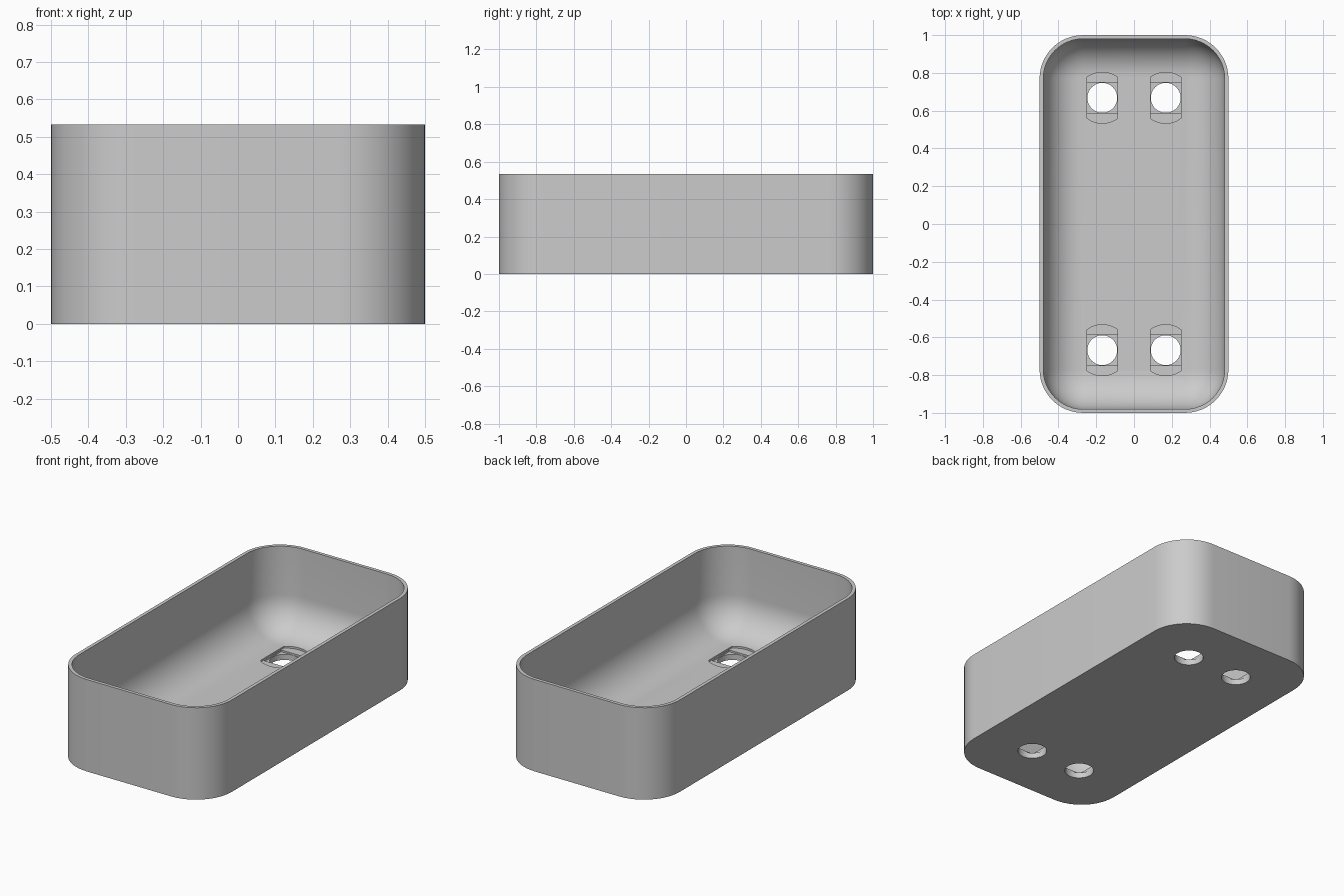
import bpy, bmesh
from math import sin, cos, pi, asin, sqrt

if "Cube" in bpy.data.objects:
    bpy.data.objects.remove(bpy.data.objects["Cube"], do_unlink=True)

HEIGHT, WALL, FLOOR = 0.533, 0.02, 0.053
CORNER, FILLET, STEPS = 0.23, 0.2, 12

grey = bpy.data.materials.new("plain grey")
grey.use_nodes = True
grey.diffuse_color = (0.6, 0.6, 0.6, 1)
grey.node_tree.nodes["Principled BSDF"].inputs["Base Color"].default_value = (0.6, 0.6, 0.6, 1)


def make_object(name, bm):
    bmesh.ops.recalc_face_normals(bm, faces=bm.faces)
    mesh = bpy.data.meshes.new(name)
    bm.to_mesh(mesh)
    bm.free()
    mesh.materials.append(grey)
    obj = bpy.data.objects.new(name, mesh)
    bpy.context.collection.objects.link(obj)
    return obj


def rounded_rectangle(inset):
    """Outline of the tray, moved inwards by inset."""
    r = CORNER - inset
    points = []
    for q, (sx, sy) in enumerate([(1, 1), (-1, 1), (-1, -1), (1, -1)]):
        for i in range(STEPS + 1):
            a = (q + i / STEPS) * pi / 2
            points.append((sx * (0.5 - CORNER) + r * cos(a),
                           sy * (1 - CORNER) + r * sin(a)))
    return points


def loft(bm, rings):
    """Join rings of (x, y, z) points and cap both ends."""
    loops = [[bm.verts.new(p) for p in ring] for ring in rings]
    n = len(loops[0])
    for a, b in zip(loops, loops[1:]):
        for i in range(n):
            j = (i + 1) % n
            bm.faces.new((a[i], a[j], b[j], b[i]))
    bm.faces.new(loops[0])
    bm.faces.new(loops[-1])


# Tray body: outer wall, rim, inner wall and rounded inner floor edge
profile = [(0, 0), (0, HEIGHT), (WALL, HEIGHT)]
for i in range(STEPS + 1):
    a = i / STEPS * pi / 2
    profile.append((WALL + FILLET * (1 - cos(a)), FLOOR + FILLET * (1 - sin(a))))
bm = bmesh.new()
loft(bm, [[(x, y, z) for x, y in rounded_rectangle(inset)] for inset, z in profile])
tray = make_object("tray", bm)

# Outlines of the stepped screw holes: slot, square, round
SLOT_R, SLOT_W = 0.135, 0.081
half = asin(SLOT_W / SLOT_R)
slot = []
for start in (pi / 2, 3 * pi / 2):
    for i in range(STEPS + 1):
        a = start - half + 2 * half * i / STEPS
        slot.append((SLOT_R * cos(a), SLOT_R * sin(a)))
square = [(sx * 0.08, sy * 0.08) for sx, sy in [(1, 1), (-1, 1), (-1, -1), (1, -1)]]
circle = [(0.079 * cos(i * pi / 24), 0.079 * sin(i * pi / 24)) for i in range(48)]

# Cut the four holes, one step at a time
bpy.context.view_layer.objects.active = tray
tray.select_set(True)
for outline, bottom in [(slot, 0.043), (square, 0.033), (circle, -0.05)]:
    bm = bmesh.new()
    for cx in (-0.168, 0.168):
        for cy in (-0.668, 0.668):
            loft(bm, [[(cx + x, cy + y, z) for x, y in outline] for z in (bottom, 0.15)])
    cutter = make_object("hole_cutter", bm)
    cutter.hide_render = True
    cut = tray.modifiers.new("holes", "BOOLEAN")
    cut.operation, cut.solver, cut.object = "DIFFERENCE", "EXACT", cutter
    bpy.ops.object.modifier_apply(modifier=cut.name)
    bpy.data.objects.remove(cutter, do_unlink=True)

bpy.ops.object.shade_smooth_by_angle(angle=pi / 6)
